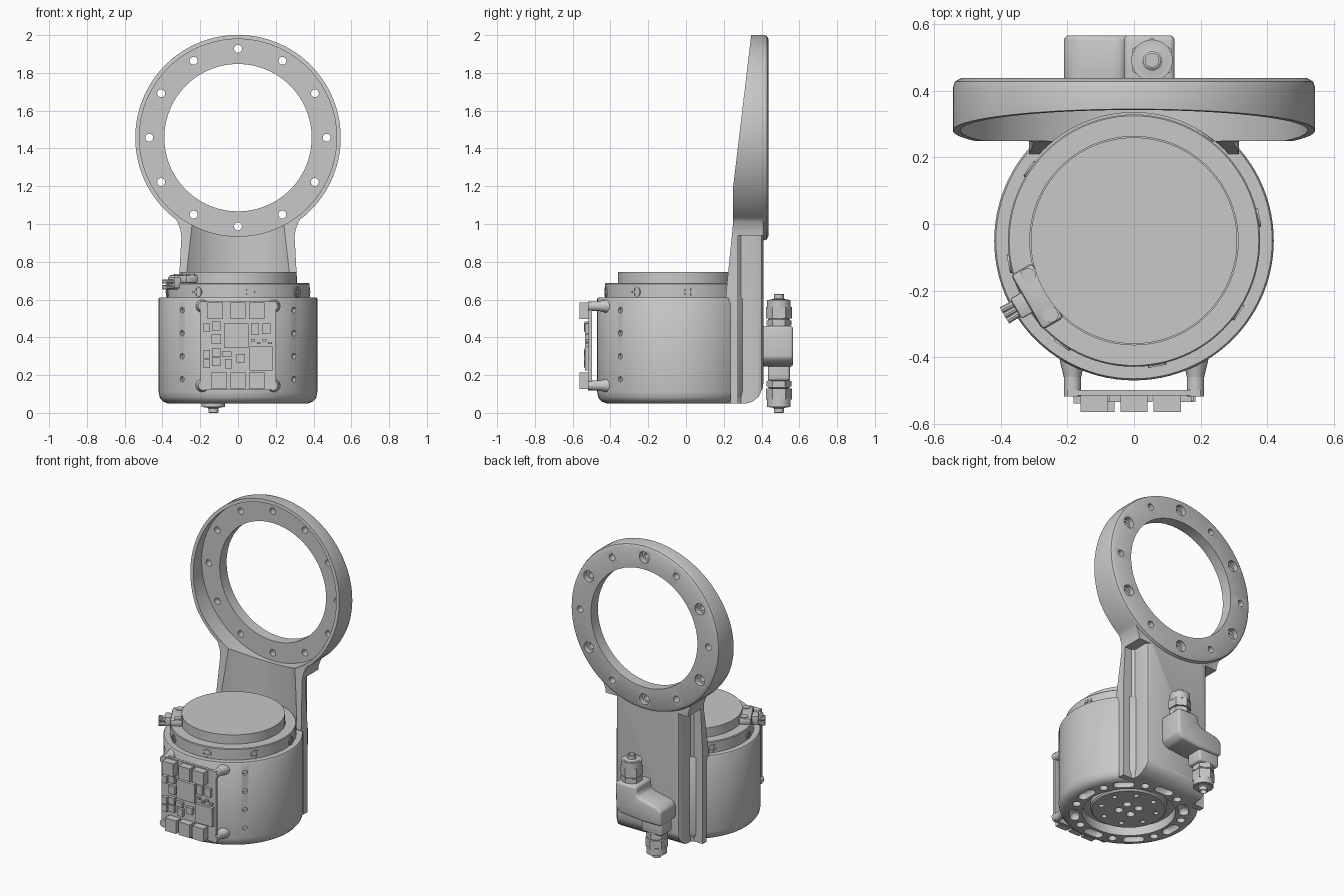
import bpy, bmesh
from math import radians, sin, cos, pi
from mathutils import Vector, Matrix

if "Cube" in bpy.data.objects:
    bpy.data.objects.remove(bpy.data.objects["Cube"])

GREY = bpy.data.materials.new("machined grey")
GREY.use_nodes = True
GREY.diffuse_color = (0.58, 0.58, 0.58, 1)
GREY.node_tree.nodes["Principled BSDF"].inputs["Base Color"].default_value = GREY.diffuse_color

CY = -0.05          # axis of the round housing
RING_Z = 1.457      # centre of the upper ring
parts = []


def box(bm, c, s, rz=0, bevel=0, segments=2):
    m = Matrix.Translation(c) @ Matrix.Rotation(rz, 4, 'Z') @ Matrix.Diagonal((*s, 1))
    verts = bmesh.ops.create_cube(bm, size=1, matrix=m)["verts"]
    if bevel:
        edges = list({e for v in verts for e in v.link_edges})
        bmesh.ops.bevel(bm, geom=edges, offset=bevel, segments=segments,
                        profile=0.5, affect='EDGES')


def rod(bm, a, b, r, n=24, r2=None):
    a, b = Vector(a), Vector(b)
    m = Matrix.Translation((a + b) / 2) @ (b - a).to_track_quat('Z', 'Y').to_matrix().to_4x4()
    bmesh.ops.create_cone(bm, cap_ends=True, segments=n, radius1=r, radius2=r2 or r,
                          depth=(b - a).length, matrix=m)


def lathe(bm, profile, matrix, steps=96):
    verts = [bm.verts.new((r, 0, h)) for r, h in profile]
    edges = [bm.edges.new(p) for p in zip(verts, verts[1:])]
    bmesh.ops.spin(bm, geom=verts + edges, cent=(0, 0, 0), axis=(0, 0, 1),
                   angle=2 * pi, steps=steps)
    bmesh.ops.remove_doubles(bm, verts=bm.verts, dist=1e-5)
    bmesh.ops.transform(bm, matrix=matrix, verts=bm.verts)


def prism(bm, pts, axis, a, b):
    place = (lambda p: (a, p[0], p[1])) if axis == 'X' else (lambda p: (p[0], a, p[1]))
    face = bm.faces.new([bm.verts.new(place(p)) for p in pts])
    ext = bmesh.ops.extrude_face_region(bm, geom=[face])["geom"]
    move = (b - a, 0, 0) if axis == 'X' else (0, b - a, 0)
    bmesh.ops.translate(bm, vec=move, verts=[g for g in ext if isinstance(g, bmesh.types.BMVert)])


def finish(bm, name, keep=True):
    bmesh.ops.recalc_face_normals(bm, faces=bm.faces)
    me = bpy.data.meshes.new(name)
    bm.to_mesh(me)
    bm.free()
    me.materials.append(GREY)
    ob = bpy.data.objects.new(name, me)
    bpy.context.scene.collection.objects.link(ob)
    if keep:
        parts.append(ob)
    return ob


def boolean(ob, tool, op='DIFFERENCE', drop=True):
    mod = ob.modifiers.new("bool", 'BOOLEAN')
    mod.operation, mod.solver, mod.object = op, 'EXACT', tool
    bpy.context.view_layer.update()
    dg = bpy.context.evaluated_depsgraph_get()
    me = bpy.data.meshes.new_from_object(ob.evaluated_get(dg))
    ob.modifiers.clear()
    ob.data = me
    if drop:
        bpy.data.objects.remove(tool)


def around(angle, r, z):
    # point about the housing axis, angle measured from the front
    return Vector((r * sin(angle), CY - r * cos(angle), z))


AXIS = Matrix.Translation((0, CY, 0))
RING = (Matrix.Translation((0, 0, RING_Z)) @ Matrix.Rotation(-pi / 2, 4, 'X')
        @ Matrix.Rotation(radians(1.3), 4, 'Z'))

# Housing with an open bottom cavity
bm = bmesh.new()
lathe(bm, [(0, .11), (.28, .11), (.28, .05), (.37, .05), (.397, .06), (.414, .08),
           (.42, .11), (.42, .604), (.415, .612), (0, .612)], AXIS)
housing = finish(bm, "housing")

# Row of small holes on both front sides
bm = bmesh.new()
for side in (-1, 1):
    for k in range(4):
        a, z = side * radians(44.8), .178 + .122 * k
        rod(bm, around(a, .40, z), around(a, .45, z), .015, 16)
boolean(housing, finish(bm, "hole_cutter", keep=False))

# Bracket: neck, ring disc and the side profile that trims them
bm = bmesh.new()
right = [(.315, 0), (.315, .65), (.30, .93), (.305, .97), (.32, 1.01), (.35, 1.06)]
prism(bm, right + [(-x, z) for x, z in reversed(right)], 'Y', .15, .41)
bracket = finish(bm, "ring_bracket")

# Steps that narrow the rear of the neck, with rounded rear corners
for side in (-1, 1):
    bm = bmesh.new()
    prism(bm, [(side * x, y) for x, y in ((.5, .275), (.25, .275), (.235, .29), (.235, .378),
               (.226, .40), (.205, .411), (.205, .5), (.5, .5))], 'Y', 0, 1)
    # profile lies in x-y, so turn the prism upright
    for v in bm.verts:
        v.co = (v.co.x, v.co.z, v.co.y * 1.1 - .16)
    boolean(bracket, finish(bm, "step_cutter", keep=False))
bm = bmesh.new()
lathe(bm, [(0, .18), (.544, .18), (.544, .41), (.538, .428), (.52, .438), (0, .438)], RING)
boolean(bracket, finish(bm, "disc", keep=False), 'UNION')
bm = bmesh.new()
prism(bm, [(.357, 2.1), (.6, 2.1), (.6, .5), (.415, .19), (.405, .13), (.385, .085), (.35, .058),
           (.32, .05), (.235, .05), (.235, .58), (.21, .615), (.245, .96), (.25, 1.02),
           (.25, 1.2)], 'X', -1, 1)
boolean(bracket, finish(bm, "trim", keep=False), 'INTERSECT')

# Ring bore, front recess and clearance for the collar
for r, a, b in ((.522, 0, .365), (.39, 0, .6)):
    bm = bmesh.new()
    rod(bm, (0, a, RING_Z), (0, b, RING_Z), r, 96)
    boolean(bracket, finish(bm, "bore", keep=False))
bm = bmesh.new()
rod(bm, (0, CY, .609), (0, CY, 1.3), .385, 96)
boolean(bracket, finish(bm, "clearance", keep=False))

# Bolt circle: twelve holes, every second one counterbored at the back
for step, r, start in ((1, .021, .2), (2, .036, .405)):
    bm = bmesh.new()
    for k in range(0, 12, step):
        a = k * pi / 6
        x, z = .47 * sin(a), RING_Z + .47 * cos(a)
        rod(bm, (x, start, z), (x, .6, z), r, 20)
    boolean(bracket, finish(bm, "bolt_cutter", keep=False))

# Slots and holes in the bottom rim
bm = bmesh.new()
for k in range(8):
    a = k * pi / 4
    box(bm, around(a, .328, .02), (.13, .06, .14), a, .028, 3)
    rod(bm, around(a + pi / 8, .328, -.02), around(a + pi / 8, .328, .09), .026, 16)
slots = finish(bm, "slot_cutter", keep=False)
boolean(housing, slots, drop=False)
boolean(bracket, slots)

# Bottom hub with hole circles
bm = bmesh.new()
lathe(bm, [(0, .07), (.22, .07), (.23, .08), (.23, .12), (0, .12)], AXIS)
hub = finish(bm, "bottom_hub")
bm = bmesh.new()
for count, dist, r in ((4, .06, .026), (8, .17, .016)):
    for k in range(count):
        a = (k + .45) * 2 * pi / count
        rod(bm, around(a, dist, 0), around(a, dist, .1), r, 14)
boolean(hub, finish(bm, "hub_cutter", keep=False))

# Collar and cap on top
bm = bmesh.new()
lathe(bm, [(0, .6), (.379, .6), (.379, .682), (.375, .687), (.313, .687), (.313, .68),
           (.31, .68), (.31, .747), (0, .747)], AXIS)
finish(bm, "collar_and_cap")

# Collar screws with cross recesses, none behind the neck
screw_angles = [radians(10.5 + 45 * k) for k in range(8) if k != 4]
bm = bmesh.new()
for a in screw_angles:
    rod(bm, around(a, .36, .64), around(a, .384, .64), .028, 20)
screws = finish(bm, "collar_screws")
for size in ((.040, .016, .011), (.011, .016, .040)):
    bm = bmesh.new()
    for a in screw_angles:
        box(bm, around(a, .386, .64), size, a)
    boolean(screws, finish(bm, "cross_cutter", keep=False))

# Small plug on the collar
bm = bmesh.new()
out = radians(-60)
box(bm, around(out, .335, .708), (.19, .075, .045), out, .012)
box(bm, around(out, .37, .69), (.07, .08, .06), out, .006)
for d in (-.2, .2):
    rod(bm, around(out + d, .335, .70), around(out + d, .335, .735), .024, 20)
for d in (-.04, 0, .04):
    for z in (.665, .695):
        rod(bm, around(out + d, .38, z), around(out + d, .45, z), .011, 10)
finish(bm, "collar_plug")

# Circuit board with standoffs that flare into the housing
bm = bmesh.new()
box(bm, (0, -.507, .355), (.40, .018, .47))
for x in (-.185, .185):
    for z in (.145, .565):
        rod(bm, (x, -.518, z), (x, -.44, z), .026, 20)
        rod(bm, (x, -.46, z), (x, -.38, z), .026, 20, .045)
finish(bm, "circuit_board")

# Board components: connector rows, then the chips as x, z, width, height
bm = bmesh.new()
for z, first in ((.541, -.12), (.17, -.10)):
    for x in (first, 0, .10):
        box(bm, (x, -.54, z), (.082, .05, .086))
for z in (.26, .31, .45):
    box(bm, (-.165, -.527, z), (.035, .025, .045))
    box(bm, (-.115, -.525, z + .01), (.045, .025, .045))
for x, z, w, h in ((-.01, .41, .13, .125), (.123, .288, .125, .125), (.09, .445, .04, .06),
                   (.15, .445, .045, .055), (.015, .288, .045, .045), (-.05, .26, .035, .05),
                   (-.06, .31, .05, .03), (-.115, .39, .05, .05)):
    box(bm, (x, -.525, z), (w, .02, h))
for k in range(4):
    box(bm, (.08 + .03 * k, -.52, .385 - .015 * (k % 2)), (.02, .02, .012))
finish(bm, "board_components")

# Offset valve block on the back, with a slimmer lower outlet
bm = bmesh.new()
prism(bm, [(.122, .46), (.122, .29), (.09, .26), (-.05, .245), (-.21, .245),
           (-.21, .34), (-.18, .365), (-.05, .39), (-.03, .41), (-.03, .46)], 'Y', .40, .567)
bmesh.ops.bevel(bm, geom=bm.edges[:], offset=.015, segments=3, profile=.5, affect='EDGES')
box(bm, (-.13, .492, .225), (.15, .115, .11), 0, .015, 3)
finish(bm, "valve_block")

# Hose fittings, upper pointing up and lower pointing down
for name, x, base, d in (("upper_fitting", .054, .45, 1), ("lower_fitting", -.13, .18, -1)):
    bm = bmesh.new()
    m = Matrix.Translation((x, .492, base)) @ Matrix.Rotation(0 if d > 0 else pi, 4, 'X')
    lathe(bm, [(0, 0), (.058, 0), (.058, .045), (.05, .05), (.05, .15), (.032, .152),
               (.027, .156), (.027, .178), (.02, .18), (.02, .10), (0, .10)], m, 32)
    for lo, hi, r, n in ((.012, .04, .066, 6), (.05, .11, .068, 6), (.10, .148, .062, 32)):
        rod(bm, (x, .492, base + d * lo), (x, .492, base + d * hi), r, n)
    finish(bm, name)

# Smooth shading with sharp edges kept
bpy.ops.object.select_all(action='DESELECT')
for ob in parts:
    ob.select_set(True)
bpy.context.view_layer.objects.active = parts[0]
bpy.ops.object.shade_smooth_by_angle(angle=radians(32))
